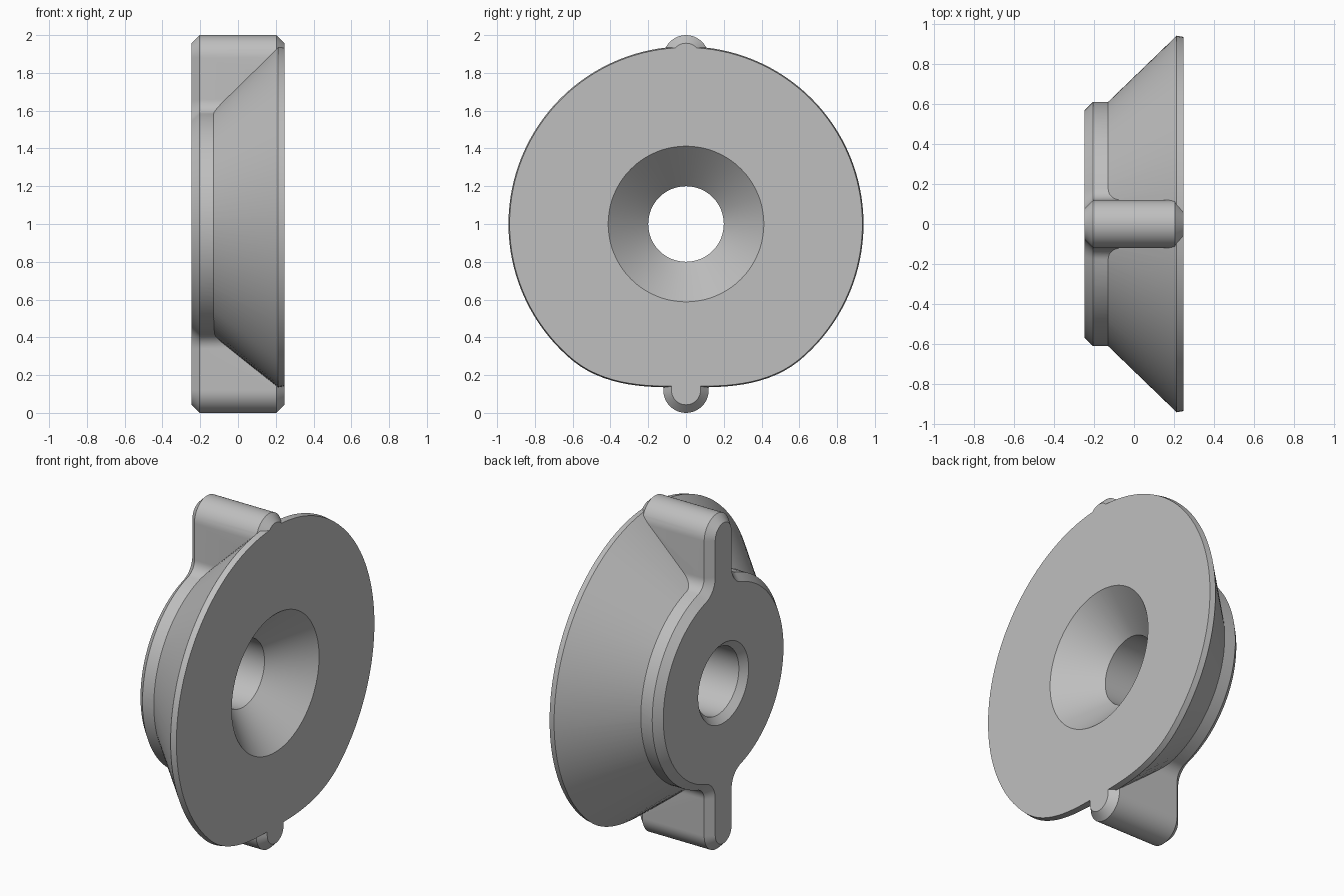
import bpy, bmesh
from math import sin, cos, pi, atan2, sqrt, radians

if "Cube" in bpy.data.objects:
    bpy.data.objects.remove(bpy.data.objects["Cube"])

grey = bpy.data.materials.new("plain grey")
grey.use_nodes = True
COLOUR = (0.52, 0.52, 0.52, 1)
grey.diffuse_color = COLOUR
grey.node_tree.nodes["Principled BSDF"].inputs["Base Color"].default_value = COLOUR

MID = 1.0      # height of the axis
HALF = 0.247   # half thickness along x
SEGS = 128


def loft(name, loops):
    """Solid through equal-length loops of points, capped at both ends."""
    bm = bmesh.new()
    rings = [[bm.verts.new(p) for p in loop] for loop in loops]
    for a, b in zip(rings, rings[1:]):
        for i in range(len(a)):
            j = (i + 1) % len(a)
            bm.faces.new((a[i], a[j], b[j], b[i]))
    bm.faces.new(rings[0])
    bm.faces.new(rings[-1])
    bmesh.ops.recalc_face_normals(bm, faces=bm.faces)
    mesh = bpy.data.meshes.new(name)
    bm.to_mesh(mesh)
    bm.free()
    mesh.materials.append(grey)
    ob = bpy.data.objects.new(name, mesh)
    bpy.context.collection.objects.link(ob)
    return ob


def ring(x, r, flat=0.0):
    """Circle about the x axis, pulled in by flat at the bottom."""
    pts = []
    for i in range(SEGS):
        a = 2 * pi * i / SEGS          # measured from straight down
        t = min(1, min(a, 2 * pi - a) / radians(40))
        rr = r - flat * (1 - t * t * (3 - 2 * t))
        pts.append((x, rr * sin(a), MID - rr * cos(a)))
    return pts


def arc(cy, cz, r, a0, a1, n):
    return [(cy + r * cos(a0 + (a1 - a0) * i / n), cz + r * sin(a0 + (a1 - a0) * i / n))
            for i in range(n + 1)]


def hub_outline(x, inset):
    """Round hub with two round-ended wings and filleted corners."""
    hub, wing, fil = 0.61, 0.12, 0.08
    fy = wing + fil
    fz = sqrt((hub + fil) ** 2 - fy ** 2)
    join = atan2(fz, fy)
    q = arc(0, 1 - wing, wing - inset, pi / 2, 0, 12)
    q += arc(fy, fz, fil + inset, pi, pi + join, 10)
    q += arc(0, 0, hub - inset, join, 0, 24)[1:]
    half = q + [(y, -z) for y, z in reversed(q[:-1])]
    full = half + [(-y, z) for y, z in reversed(half[1:-1])]
    return [(x, y, MID + z) for y, z in full]


def boolean(target, tool, operation):
    mod = target.modifiers.new(operation.lower(), 'BOOLEAN')
    mod.operation = operation
    mod.solver = 'EXACT'
    mod.object = tool
    bpy.context.view_layer.objects.active = target
    bpy.ops.object.modifier_apply(modifier=mod.name)
    bpy.data.objects.remove(tool)


# Winged hub with chamfered ends
CH = 0.043
body = loft("winged_flange", [hub_outline(-HALF, CH), hub_outline(-HALF + CH, 0),
                              hub_outline(HALF - CH, 0), hub_outline(HALF, CH)])

# Flared disc with a flattened bottom
flare = loft("flared_disc", [ring(-0.16, 0.58), ring(0.213, 0.94, 0.075),
                             ring(HALF, 0.934, 0.075)])
boolean(body, flare, 'UNION')

# Countersunk through hole
hole = loft("hole_cutter", [ring(-0.3, 0.291), ring(-0.209, 0.2),
                            ring(0.035, 0.2), ring(0.3, 0.465)])
hole.hide_render = True
boolean(body, hole, 'DIFFERENCE')

# Smooth shading with crisp edges
bpy.ops.object.select_all(action='DESELECT')
body.select_set(True)
bpy.context.view_layer.objects.active = body
bpy.ops.object.shade_smooth_by_angle(angle=radians(25))
